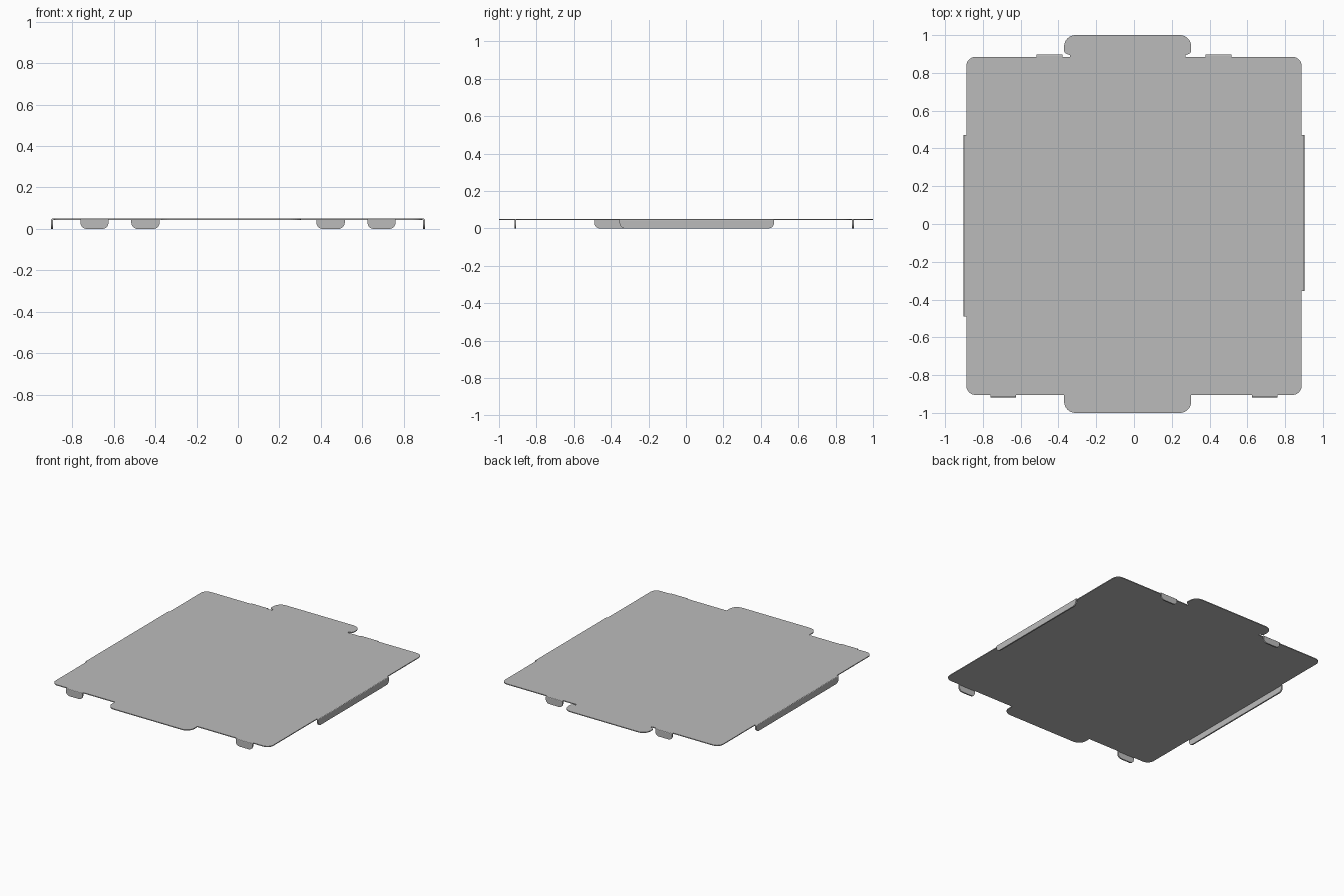
import bpy, bmesh, math
from mathutils import Vector, Matrix

if "Cube" in bpy.data.objects:
    bpy.data.objects.remove(bpy.data.objects["Cube"])

TOP = 0.05      # height of the sheet's upper face
SHEET = 0.006   # sheet thickness
WALL = 0.01     # flange thickness

grey = bpy.data.materials.new("sheet_metal_grey")
grey.use_nodes = True
colour = (0.5, 0.5, 0.5, 1)
grey.diffuse_color = colour
grey.node_tree.nodes["Principled BSDF"].inputs["Base Color"].default_value = colour


def fillet(corners, steps=8):
    """Round each (x, y, radius) corner of a closed outline."""
    out = []
    for i, (x, y, r) in enumerate(corners):
        p = Vector((x, y))
        if r == 0:
            out.append(p)
            continue
        a = (Vector(corners[i - 1][:2]) - p).normalized()
        b = (Vector(corners[(i + 1) % len(corners)][:2]) - p).normalized()
        half = a.angle(b) / 2
        centre = p + (a + b).normalized() * r / math.sin(half)
        start = p + a * r / math.tan(half) - centre
        end = p + b * r / math.tan(half) - centre
        sweep = start.angle_signed(end)
        for k in range(steps + 1):
            t = -sweep * k / steps
            out.append(centre + Matrix.Rotation(t, 2) @ start)
    return out


def prism(name, outline, depth, matrix):
    """Extrude a flat outline along its local z and place it."""
    bm = bmesh.new()
    face = bm.faces.new([bm.verts.new((p.x, p.y, 0)) for p in outline])
    ext = bmesh.ops.extrude_face_region(bm, geom=[face])
    verts = [v for v in ext["geom"] if isinstance(v, bmesh.types.BMVert)]
    bmesh.ops.translate(bm, verts=verts, vec=(0, 0, depth))
    bmesh.ops.transform(bm, matrix=matrix, verts=bm.verts)
    bmesh.ops.recalc_face_normals(bm, faces=bm.faces)
    mesh = bpy.data.meshes.new(name)
    bm.to_mesh(mesh)
    bm.free()
    mesh.materials.append(grey)
    obj = bpy.data.objects.new(name, mesh)
    bpy.context.collection.objects.link(obj)
    return obj


# Sheet with rounded corners, a front tab and a necked back tab
X, FRONT, BACK = 0.888, -0.905, 0.885
L, R = -0.37, 0.303
sheet = fillet([
    (-X, FRONT, 0.05), (L, FRONT, 0), (L, -1, 0.06), (R, -1, 0.06),
    (R, FRONT, 0), (X, FRONT, 0.05), (X, BACK, 0.05),
    (R - 0.03, BACK, 0), (R - 0.03, 0.894, 0), (R, 0.906, 0.02), (R, 1, 0.06),
    (L, 1, 0.06), (L, 0.906, 0.02), (L + 0.03, 0.894, 0), (L + 0.03, BACK, 0),
    (-X, BACK, 0.05)])
prism("sheet", sheet, SHEET, Matrix.Translation((0, 0, TOP - SHEET)))


def flange(name, centre, width, outer, angle):
    """Turned-down flange; angle turns its outward direction from +x."""
    turn = Matrix.Rotation(angle, 4, 'Z')
    bend, w = 0.008, width / 2
    # Hanging wall: outline in (along, up), extruded outward
    wall = fillet([(-w, 0, 0.03), (w, 0, 0.03), (w, TOP - bend, 0), (-w, TOP - bend, 0)])
    axes = Matrix(((0, 0, 1, outer - WALL), (1, 0, 0, centre), (0, 1, 0, 0), (0, 0, 0, 1)))
    prism(name, wall, WALL, turn @ axes)
    # Rounded bend joining the wall to the sheet: outline in (out, up)
    bend_line = fillet([(outer - 0.03, TOP - SHEET, 0), (outer - WALL, TOP - SHEET, 0),
                        (outer - WALL, TOP - bend, 0), (outer, TOP - bend, 0),
                        (outer, TOP, bend * 0.9), (outer - 0.03, TOP, 0)], 5)
    side = Matrix(((1, 0, 0, 0), (0, 0, 1, centre - w), (0, 1, 0, 0), (0, 0, 0, 1)))
    prism(name + "_bend", bend_line, width, turn @ side)


# Long side flanges, the right one reaching further forward
flange("left_flange", 0.058, 0.825, 0.902, 0)
flange("right_flange", 0.01, 0.96, 0.902, math.pi)
# Short flange pairs at front and back
for label, s in (("left", 1), ("right", -1)):
    flange("front_flange_" + label, s * 0.693, 0.135, 0.918, -math.pi / 2)
    flange("back_flange_" + label, s * 0.447, 0.137, 0.898, math.pi / 2)
